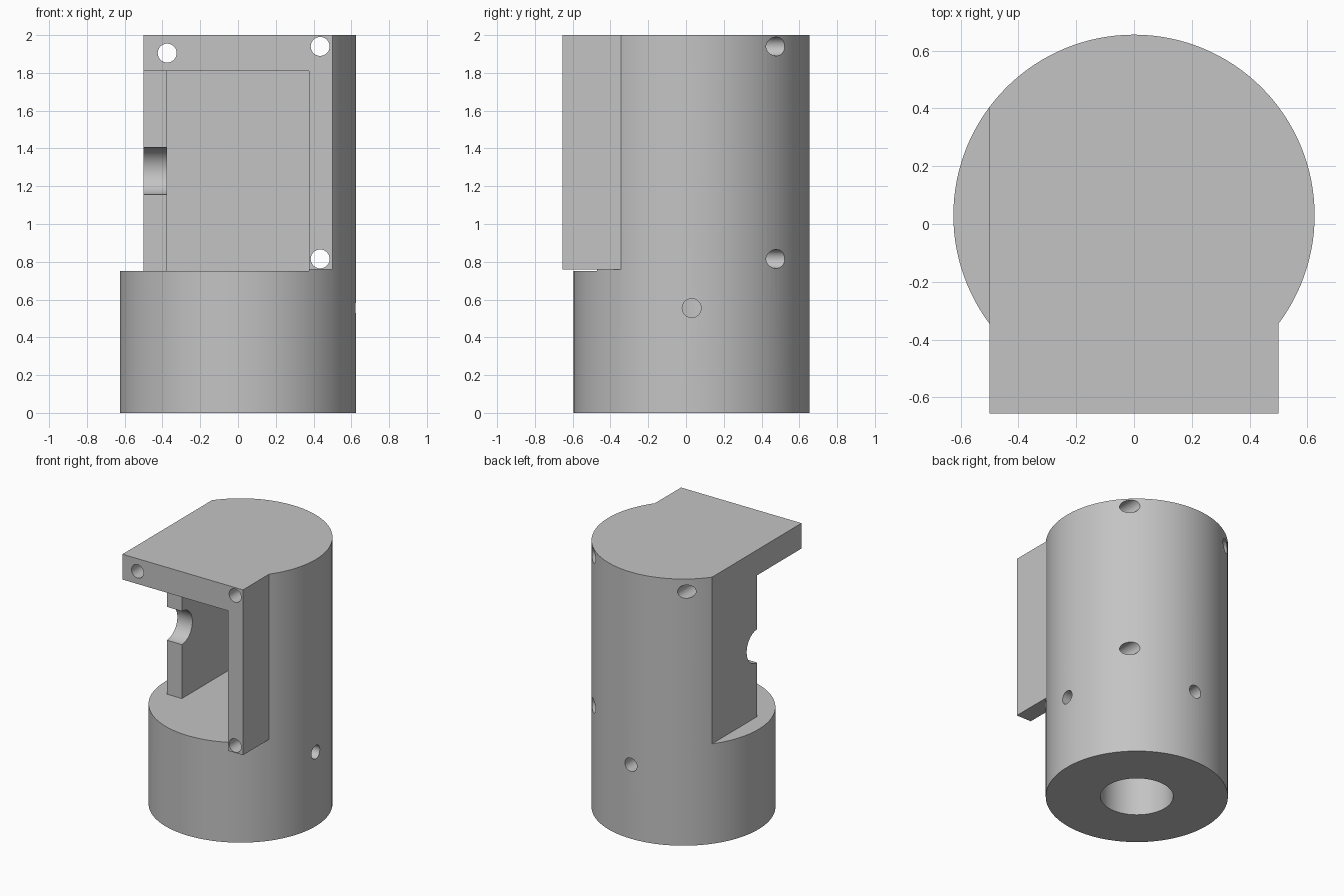
import bpy
import bmesh
import math
from mathutils import Matrix, Vector

if "Cube" in bpy.data.objects:
    bpy.data.objects.remove(bpy.data.objects["Cube"], do_unlink=True)

GREY = (0.55, 0.55, 0.55, 1.0)
grey = bpy.data.materials.new("plain grey")
grey.use_nodes = True
grey.diffuse_color = GREY
grey.node_tree.nodes["Principled BSDF"].inputs["Base Color"].default_value = GREY

AXIS_Y = 0.03      # y of the cylinder axis
FLOOR = 0.75       # top of the round base
ROOF = 1.81        # underside of the roof


def make_object(name, bm):
    mesh = bpy.data.meshes.new(name)
    bm.to_mesh(mesh)
    bm.free()
    mesh.materials.append(grey)
    obj = bpy.data.objects.new(name, mesh)
    bpy.context.scene.collection.objects.link(obj)
    return obj


def box(name, low, high):
    low, high = Vector(low), Vector(high)
    bm = bmesh.new()
    place = Matrix.Translation((low + high) / 2) @ Matrix.Diagonal((high - low).to_4d())
    bmesh.ops.create_cube(bm, size=1, matrix=place)
    return make_object(name, bm)


def rod(name, start, end, radius, sides=48):
    start, end = Vector(start), Vector(end)
    along = end - start
    turn = along.to_track_quat("Z", "Y").to_matrix().to_4x4()
    bm = bmesh.new()
    bmesh.ops.create_cone(bm, cap_ends=True, segments=sides, radius1=radius,
                          radius2=radius, depth=along.length,
                          matrix=Matrix.Translation((start + end) / 2) @ turn)
    return make_object(name, bm)


def combine(target, tool, operation):
    mod = target.modifiers.new(tool.name, "BOOLEAN")
    mod.operation = operation
    mod.solver = "EXACT"
    mod.object = tool
    bpy.context.view_layer.objects.active = target
    bpy.ops.object.modifier_apply(modifier=mod.name)
    bpy.data.objects.remove(tool, do_unlink=True)


# Round body with the square front block
body = rod("housing_body", (0, AXIS_Y, 0), (0, AXIS_Y, 2.2), 0.625, 128)
combine(body, box("front_block", (-0.8, -0.655, 0.76), (0.5, 0.1, 2.1)), "UNION")

cutters = [
    # Flat top and flat side
    box("top_trim", (-2, -2, 2), (2, 2, 3)),
    box("side_flat", (-2, -2, FLOOR), (-0.5, 2, 2.5)),
    # Deep pocket, and the open corner in front of the short wall
    box("pocket", (-0.375, -1, FLOOR), (0.375, 0.47, ROOF)),
    box("open_corner", (-1, -1, FLOOR), (0.1, -0.13, ROOF)),
    # Half-round notch in the short wall
    rod("cable_notch", (-0.8, -0.13, 1.28), (-0.2, -0.13, 1.28), 0.125, 64),
    # Blind shaft bore
    rod("shaft_bore", (0, AXIS_Y, -0.2), (0, AXIS_Y, 0.63), 0.25, 96),
    # Set screw holes into the bore
    rod("side_screw_hole", (0.1, AXIS_Y, 0.555), (1, AXIS_Y, 0.555), 0.05),
    rod("back_screw_hole", (0, AXIS_Y + 0.1, 0.555), (0, 1, 0.555), 0.05),
]
# Cover screw holes running front to back
for x, z in ((-0.375, 1.905), (0.435, 1.94), (0.435, 0.815)):
    cutters.append(rod("cover_screw_hole", (x, -1, z), (x, 1, z), 0.05))

for cutter in cutters:
    combine(body, cutter, "DIFFERENCE")

# Smooth round walls with crisp edges
bpy.ops.object.select_all(action="DESELECT")
body.select_set(True)
bpy.context.view_layer.objects.active = body
bpy.ops.object.shade_smooth_by_angle(angle=math.radians(30))
